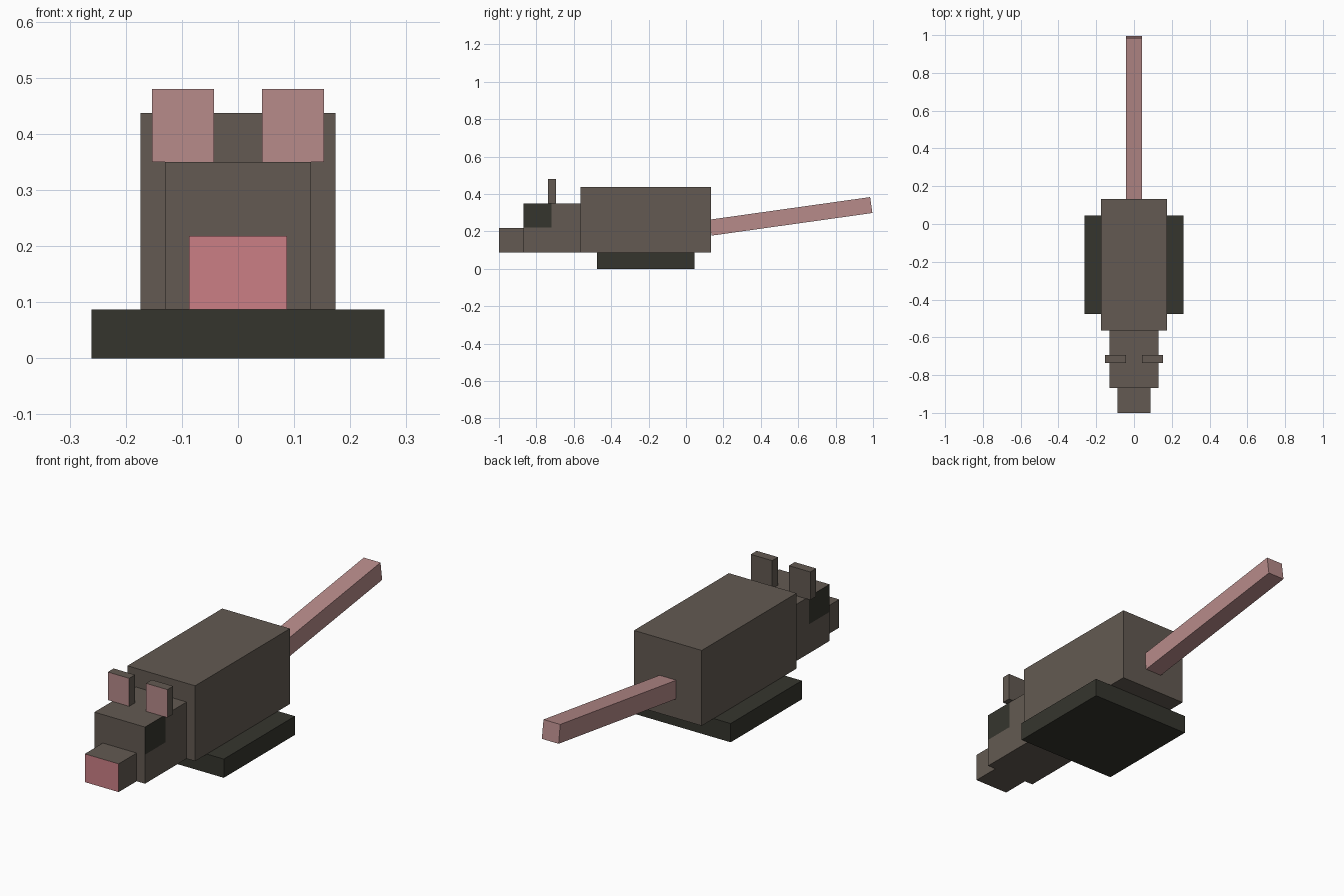
import bpy, bmesh, math
from mathutils import Matrix, Vector

cube = bpy.data.objects.get("Cube")
if cube:
    bpy.data.objects.remove(cube, do_unlink=True)


def material(name, rgb):
    mat = bpy.data.materials.new(name)
    mat.use_nodes = True
    mat.diffuse_color = (*rgb, 1)
    mat.node_tree.nodes["Principled BSDF"].inputs["Base Color"].default_value = (*rgb, 1)
    return mat


fur = material("brown fur", (0.125, 0.102, 0.084))
dark = material("dark charcoal", (0.036, 0.036, 0.027))
skin = material("dusty pink skin", (0.474, 0.258, 0.254))
nose = material("rose nose", (0.597, 0.212, 0.235))


def box(name, low, high, mats, cuts=(), rule=None):
    """Box between two corners, optionally cut by planes and coloured by a face rule."""
    low, high = Vector(low), Vector(high)
    bm = bmesh.new()
    bmesh.ops.create_cube(bm, size=1)
    bmesh.ops.scale(bm, vec=high - low, verts=bm.verts)
    bmesh.ops.translate(bm, vec=(low + high) / 2, verts=bm.verts)
    for point, normal in cuts:
        geom = bm.verts[:] + bm.edges[:] + bm.faces[:]
        bmesh.ops.bisect_plane(bm, geom=geom, plane_co=point, plane_no=normal)
    bm.normal_update()
    if rule:
        for face in bm.faces:
            face.material_index = int(rule(face))
    mesh = bpy.data.meshes.new(name)
    bm.to_mesh(mesh)
    bm.free()
    for mat in mats:
        mesh.materials.append(mat)
    obj = bpy.data.objects.new(name, mesh)
    bpy.context.collection.objects.link(obj)
    return obj


def faces_front(face):
    return face.normal.y < -0.9


# Base and body
box("base", (-0.261, -0.477, 0), (0.261, 0.045, 0.087), [dark])
box("body", (-0.174, -0.563, 0.087), (0.174, 0.133, 0.437), [fur])

# Head with dark eye patches on the upper front of both sides
EYE_BACK, EYE_BOTTOM = -0.718, 0.222


def is_eye(face):
    centre = face.calc_center_median()
    return abs(face.normal.x) > 0.9 and centre.y < EYE_BACK and centre.z > EYE_BOTTOM


box("head", (-0.13, -0.868, 0.087), (0.13, -0.563, 0.35), [fur, dark],
    [((0, EYE_BACK, 0), (0, 1, 0)), ((0, 0, EYE_BOTTOM), (0, 0, 1))], is_eye)

# Snout with a coloured front
box("snout", (-0.087, -1, 0.087), (0.087, -0.868, 0.218), [fur, nose], rule=faces_front)

# Ears, pink on the front only
for side, x in (("left", 0.098), ("right", -0.098)):
    box(side + "_ear", (x - 0.055, -0.737, 0.35), (x + 0.055, -0.694, 0.48),
        [fur, skin], rule=faces_front)

# Tail, rising towards the back
tail = box("tail", (-0.043, 0, -0.043), (0.043, 0.868, 0.043), [skin])
tail.matrix_world = Matrix.Translation((0, 0.131, 0.22)) @ Matrix.Rotation(math.radians(8), 4, "X")
